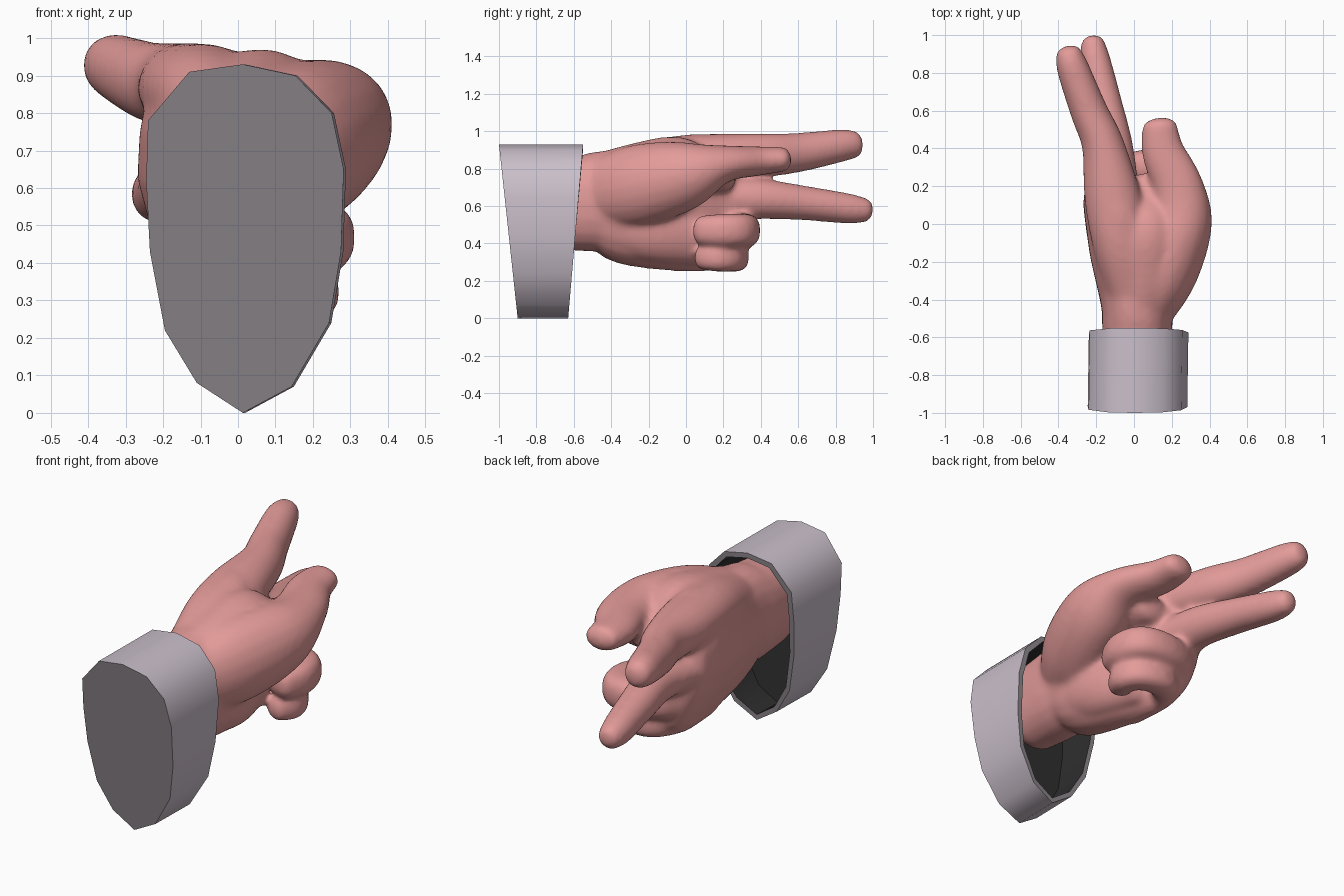
import bpy, bmesh, math
from mathutils import Vector


def material(name, rgb):
    m = bpy.data.materials.new(name)
    m.diffuse_color = (*rgb, 1)
    return m


skin = material("skin pink", (0.77, 0.33, 0.32))
cloth = material("cuff grey", (0.59, 0.52, 0.59))
edge = material("cuff edge dark grey", (0.26, 0.235, 0.255))
lining = material("cuff lining black", (0.028, 0.028, 0.028))


def make_object(name, bm, mats):
    bmesh.ops.recalc_face_normals(bm, faces=bm.faces)
    me = bpy.data.meshes.new(name)
    bm.to_mesh(me)
    bm.free()
    for m in mats:
        me.materials.append(m)
    ob = bpy.data.objects.new(name, me)
    bpy.context.collection.objects.link(ob)
    bpy.context.view_layer.objects.active = ob
    ob.select_set(True)
    return ob


def bridge(bm, a, b, mat=0):
    n = len(a)
    for i in range(n):
        f = bm.faces.new((a[i], a[(i + 1) % n], b[(i + 1) % n], b[i]))
        f.material_index = mat


def catmull(p, steps=5):
    """Smooth path through points of (x, y, z, side radius, height radius)."""
    p = [Vector(q) for q in p]
    e = [2 * p[0] - p[1]] + p + [2 * p[-1] - p[-2]]
    out = []
    for i in range(1, len(e) - 2):
        a, b, c, d = e[i - 1:i + 3]
        for k in range(steps):
            t = k / steps
            out.append(0.5 * (2 * b + (c - a) * t + (2 * a - 5 * b + 4 * c - d) * t * t
                              + (3 * b - a - 3 * c + d) * t ** 3))
    return out + [p[-1]]


def limb(bm, path, power=2.0, cap=0.65, sides=20):
    """Closed tube with rounded ends along a path."""
    pts = catmull(path)
    rings = []

    def ring(c, tan, rx, rz):
        side = tan.cross(Vector((0, 0, 1))).normalized()
        up = side.cross(tan).normalized()
        vs = []
        for k in range(sides):
            a = 2 * math.pi * k / sides
            u, w = math.cos(a), math.sin(a)
            u = math.copysign(abs(u) ** (2 / power), u)
            w = math.copysign(abs(w) ** (2 / power), w)
            vs.append(bm.verts.new(c + side * u * rx + up * w * rz))
        rings.append(vs)

    n = len(pts)
    for i, q in enumerate(pts):
        tan = pts[min(i + 1, n - 1)] - pts[max(i - 1, 0)]
        tan = Vector(tan[:3]).normalized()
        c, rx, rz = Vector(q[:3]), q[3], q[4]
        angles = [0]
        if i == 0:
            angles = [-75, -50, -25, 0]
        elif i == n - 1:
            angles = [0, 25, 50, 75]
        for deg in angles:
            s, k = math.sin(math.radians(deg)), math.cos(math.radians(deg))
            ring(c + tan * s * cap * min(rx, rz), tan, rx * k, rz * k)
    for a, b in zip(rings, rings[1:]):
        bridge(bm, a, b)
    bm.faces.new(rings[0])
    bm.faces.new(rings[-1])


# Hand: palm, thumb and four fingers, fused into one smooth skin
bm = bmesh.new()
limb(bm, [(0.015, -0.75, 0.615, 0.17, 0.24), (0.015, -0.55, 0.615, 0.188, 0.258),
          (0.015, -0.45, 0.622, 0.19, 0.275), (0.0, -0.3, 0.602, 0.207, 0.322),
          (-0.04, -0.1, 0.608, 0.21, 0.356), (-0.1, 0.1, 0.62, 0.176, 0.37),
          (-0.12, 0.2, 0.63, 0.148, 0.34)], power=2.3)                     # palm
limb(bm, [(0.05, -0.52, 0.65, 0.12, 0.17), (0.15, -0.27, 0.705, 0.18, 0.22),
          (0.24, 0.0, 0.765, 0.174, 0.185), (0.23, 0.2, 0.825, 0.138, 0.102),
          (0.155, 0.38, 0.84, 0.115, 0.08), (0.135, 0.52, 0.85, 0.094, 0.067)])  # thumb
limb(bm, [(0.03, -0.5, 0.74, 0.12, 0.13), (0.055, -0.25, 0.795, 0.18, 0.145),
          (0.06, -0.04, 0.825, 0.17, 0.145), (0.075, 0.1, 0.775, 0.14, 0.105),
          (0.07, 0.22, 0.75, 0.11, 0.075)])                                # thumb web
limb(bm, [(0.04, -0.5, 0.52, 0.13, 0.13), (0.07, -0.2, 0.48, 0.13, 0.18),
          (0.02, 0.08, 0.44, 0.1, 0.16)])                                  # palm heel
limb(bm, [(-0.01, -0.35, 0.77, 0.14, 0.13), (-0.07, -0.1, 0.838, 0.15, 0.13),
          (-0.115, 0.15, 0.863, 0.15, 0.124),
          (-0.165, 0.42, 0.872, 0.113, 0.117), (-0.24, 0.6, 0.886, 0.1, 0.106),
          (-0.322, 0.82, 0.922, 0.087, 0.089), (-0.345, 0.9, 0.93, 0.072, 0.076)])  # index
limb(bm, [(-0.1, -0.1, 0.64, 0.14, 0.12), (-0.115, 0.15, 0.64, 0.145, 0.12),
          (-0.11, 0.4, 0.638, 0.108, 0.108), (-0.16, 0.65, 0.614, 0.095, 0.092),
          (-0.205, 0.87, 0.586, 0.081, 0.082), (-0.218, 0.96, 0.577, 0.064, 0.066)])  # middle
limb(bm, [(-0.14, -0.05, 0.47, 0.1, 0.1), (-0.12, 0.2, 0.472, 0.1, 0.1),
          (0.03, 0.3, 0.47, 0.09, 0.092), (0.185, 0.29, 0.47, 0.09, 0.09),
          (0.225, 0.19, 0.468, 0.088, 0.09), (0.2, 0.09, 0.468, 0.08, 0.082)], 2.6)  # ring
limb(bm, [(-0.1, -0.08, 0.35, 0.09, 0.09), (-0.1, 0.14, 0.34, 0.086, 0.086),
          (0.03, 0.255, 0.325, 0.076, 0.075), (0.155, 0.24, 0.323, 0.076, 0.074),
          (0.198, 0.165, 0.322, 0.074, 0.073), (0.17, 0.09, 0.325, 0.066, 0.066)], 2.6)  # little

# Narrow the back of the hand towards the little finger
for v in bm.verts:
    x, y, z = v.co
    side = min(max(-x / 0.2, 0), 1.2)
    v.co.x += 0.2 * max(0, 0.64 - z) * side * min(max((0.45 - y) / 0.2, 0), 1)

hand = make_object("hand", bm, [skin])
rm = hand.modifiers.new("fuse", 'REMESH')
rm.mode = 'VOXEL'
rm.voxel_size = 0.014
rm.use_smooth_shade = True
sm = hand.modifiers.new("soften", 'SMOOTH')
sm.factor = 0.5
sm.iterations = 18
for name in ("fuse", "soften"):
    bpy.ops.object.modifier_apply(modifier=name)
hand.select_set(False)

# Cuff: slanted hollow sleeve with dark rim, back plate and black lining
outline = [(0.013, 0.93), (-0.13, 0.91), (-0.24, 0.78), (-0.245, 0.62), (-0.235, 0.43),
           (-0.195, 0.22), (-0.11, 0.08), (0.013, 0.0), (0.143, 0.07), (0.243, 0.24),
           (0.275, 0.43), (0.282, 0.65), (0.25, 0.8), (0.153, 0.9)]
bm = bmesh.new()


def cuff_ring(y_top, y_bottom, scale, dx=0.0):
    vs = []
    for x, z in outline:
        px = 0.018 + (x - 0.018) * scale[0] + dx
        pz = 0.48 + (z - 0.48) * scale[1]
        vs.append(bm.verts.new((px, y_bottom + (y_top - y_bottom) * z / 0.93, pz)))
    return vs


back = cuff_ring(-1.0, -0.9, (1, 1))
front = cuff_ring(-0.55, -0.63, (1, 1), 0.006)
rim = cuff_ring(-0.55, -0.63, (0.9, 0.94), 0.006)
deep = cuff_ring(-0.85, -0.8, (0.9, 0.94))
bridge(bm, back, front, 0)
bridge(bm, front, rim, 1)
bridge(bm, rim, deep, 2)
bm.faces.new(back).material_index = 1
bm.faces.new(deep).material_index = 2
cuff = make_object("cuff", bm, [cloth, edge, lining])
bpy.ops.object.shade_smooth_by_angle(angle=math.radians(62))
